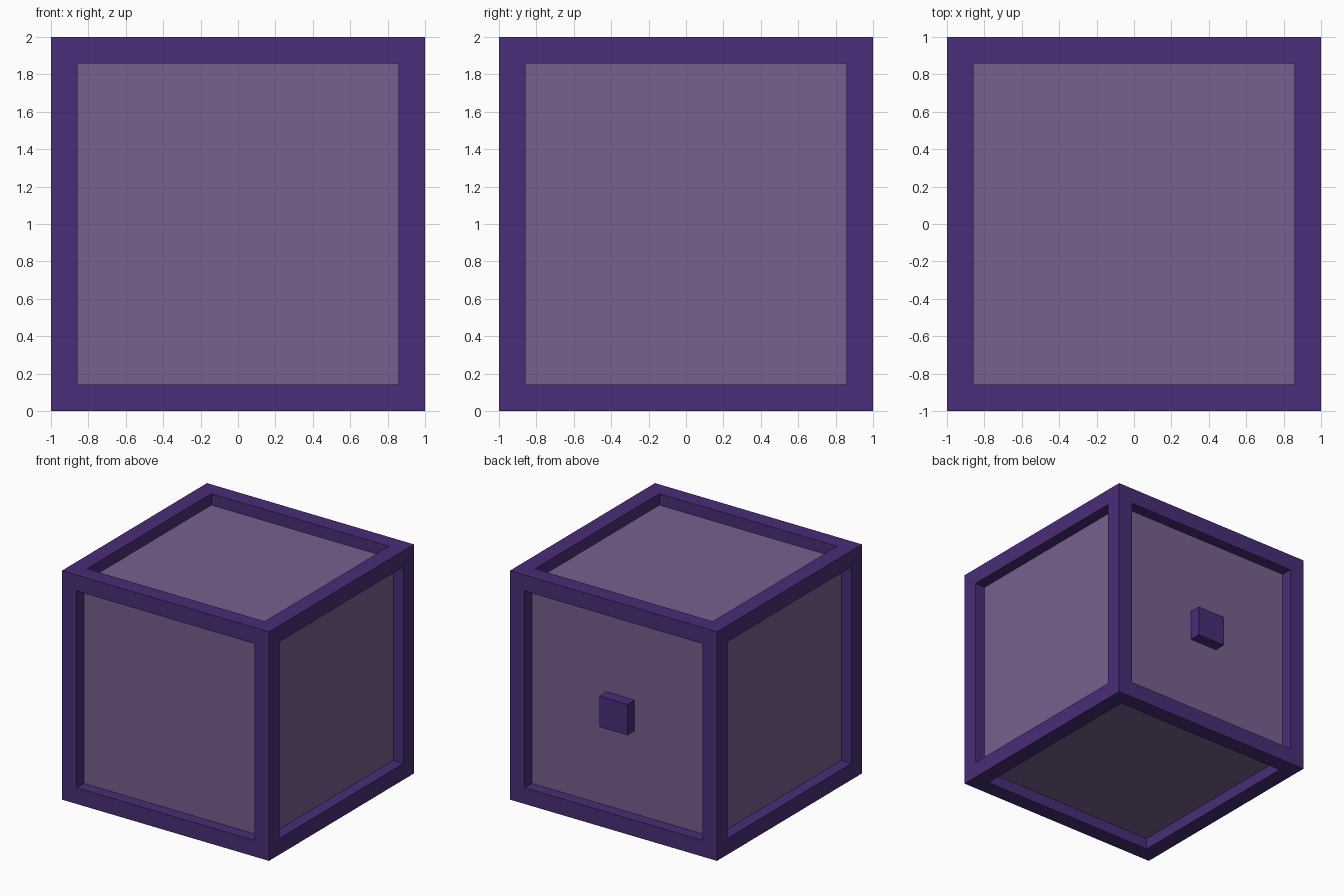
import bpy, bmesh
from mathutils import Matrix, Vector

if "Cube" in bpy.data.objects:
    bpy.data.objects.remove(bpy.data.objects["Cube"])


def material(name, color):
    m = bpy.data.materials.new(name)
    m.diffuse_color = (*color, 1)
    m.use_nodes = True
    m.node_tree.nodes["Principled BSDF"].inputs["Base Color"].default_value = m.diffuse_color
    return m


purple = material("deep_purple", (0.0685, 0.0262, 0.188))
mauve = material("dusty_mauve", (0.188, 0.114, 0.270))


def make_object(name, bm, mats):
    mesh = bpy.data.meshes.new(name)
    bm.to_mesh(mesh)
    bm.free()
    for m in mats:
        mesh.materials.append(m)
    ob = bpy.data.objects.new(name, mesh)
    bpy.context.collection.objects.link(ob)
    return ob


# Framed cube: every side has a border and a recessed panel
bm = bmesh.new()
bmesh.ops.create_cube(bm, size=2, matrix=Matrix.Translation((0, 0, 1)))
panels = list(bm.faces)
bmesh.ops.inset_individual(bm, faces=panels, thickness=0.2)
panels = bmesh.ops.extrude_discrete_faces(bm, faces=panels)["faces"]
for f in panels:
    f.normal_update()
    bmesh.ops.translate(bm, verts=f.verts, vec=Vector(f.normal) * -0.1)
    f.material_index = 1
bm.normal_update()
make_object("framed_cube", bm, [purple, mauve])

# Square knob on the back panel
bm = bmesh.new()
bmesh.ops.create_cube(bm, size=1, matrix=Matrix.Translation((0, 0.945, 1))
                      @ Matrix.Diagonal((0.27, 0.11, 0.27, 1)))
make_object("back_knob", bm, [purple])
